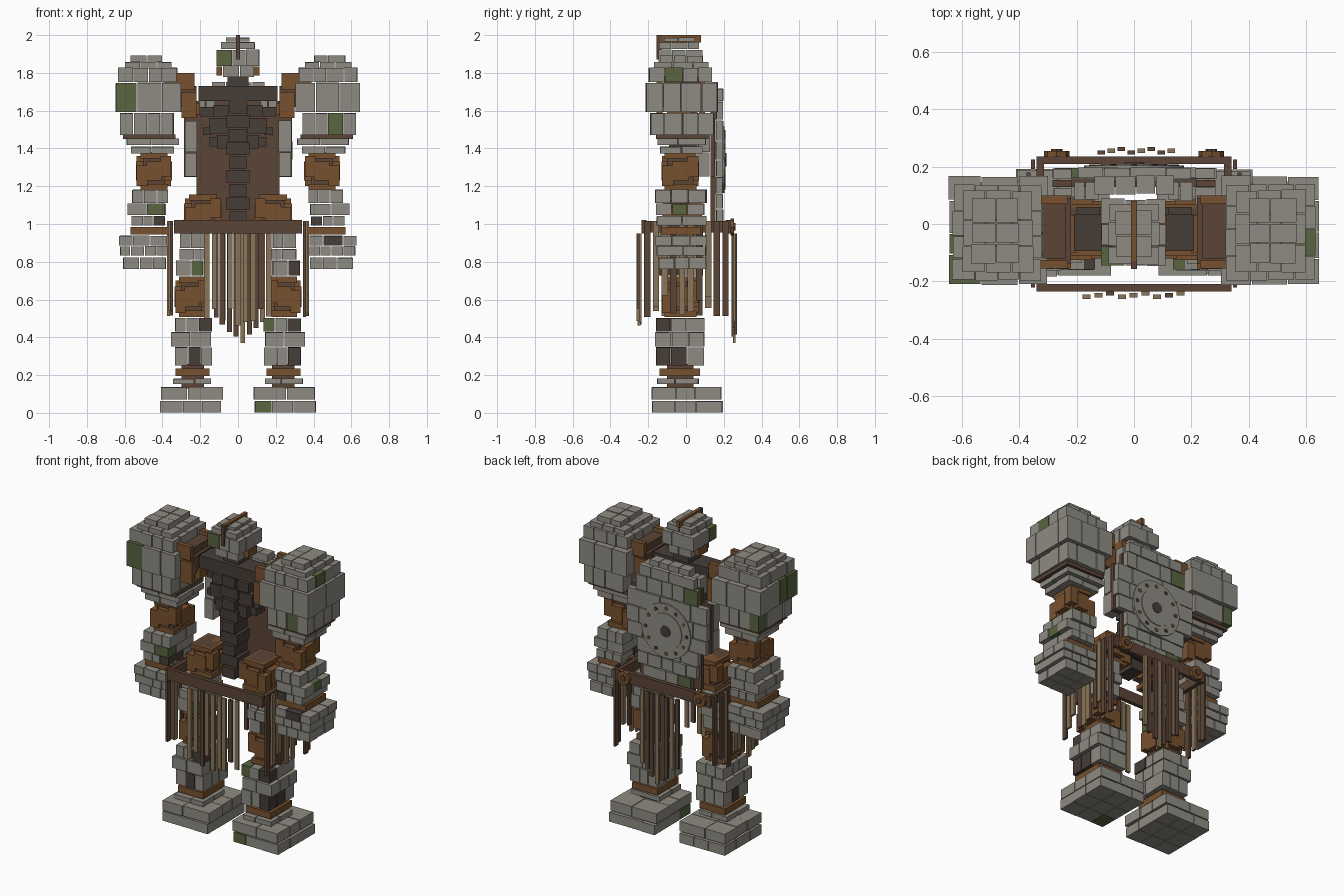
import bpy, bmesh, math, random
from mathutils import Matrix, Vector

random.seed(7)
cube = bpy.data.objects.get("Cube")
if cube:
    bpy.data.objects.remove(cube, do_unlink=True)

COLOURS = {
    "grey_stone": (0.275, 0.26, 0.225), "dark_stone": (0.062, 0.047, 0.039),
    "moss": (0.10, 0.13, 0.052), "orange_wood": (0.19, 0.083, 0.028),
    "dark_wood": (0.105, 0.058, 0.037), "tan_cloth": (0.26, 0.18, 0.10)}
MATS = []
for name, col in COLOURS.items():
    m = bpy.data.materials.new(name)
    m.use_nodes = True
    m.diffuse_color = (*col, 1)
    m.node_tree.nodes["Principled BSDF"].inputs["Base Color"].default_value = (*col, 1)
    MATS.append(m)
STONE, DARK, MOSS, WOOD, BROWN, TAN = range(6)

# any stone block holding one of these points gets the accent colour
ACCENTS = {
    MOSS: [(-.57, -.19, 1.68), (.55, -.17, 1.53), (-.44, -.15, 1.075), (-.23, -.14, .77),
           (.15, -.14, .03), (.18, -.14, .47), (-.05, -.13, 1.88), (.6, -.07, 1.79),
           (.57, 0, 1.075), (-.6, .1, 1.53), (-.14, .18, 1.6), (-.1, .18, 1.05),
           (-.62, -.07, 1.68)],
    DARK: [(.55, -.14, .9), (-.4, -.13, 1.02), (.27, -.14, .3), (-.2, -.14, .3),
           (-.2, -.14, .47), (.3, -.14, .47), (.32, -.06, .3), (-.32, -.06, .3),
           (.29, -.14, .77), (.42, -.13, 1.02)]}


class Part:
    """Collects boxes into one object."""
    def __init__(self, name):
        self.name, self.bm = name, bmesh.new()

    def box(self, x0, x1, y0, y1, z0, z1, mat=STONE, side=1):
        x0, x1 = sorted((x0 * side, x1 * side))
        size, mid = (x1 - x0, y1 - y0, z1 - z0), ((x0+x1)/2, (y0+y1)/2, (z0+z1)/2)
        geo = bmesh.ops.create_cube(
            self.bm, size=1, matrix=Matrix.Translation(mid) @ Matrix.Diagonal((*size, 1)))
        for f in {f for v in geo["verts"] for f in v.link_faces}:
            f.material_index = mat

    def disc(self, r, x, z, y0, y1, mat=STONE, n=24):
        geo = bmesh.ops.create_cone(
            self.bm, cap_ends=True, segments=n, radius1=r, radius2=r, depth=y1 - y0,
            matrix=Matrix.Translation((x, (y0+y1)/2, z)) @ Matrix.Rotation(math.pi/2, 4, 'X'))
        for f in {f for v in geo["verts"] for f in v.link_faces}:
            f.material_index = mat

    def course(self, x0, x1, y0, y1, z0, z1, nx, ny, side=1, gap=.004, jit=.006):
        """One row of masonry, cut into nx by ny uneven blocks."""
        def cuts(a, b, n):
            w = (b - a) / n
            return [a] + [a + w * (i + random.uniform(-.15, .15)) for i in range(1, n)] + [b]
        xs, ys = cuts(x0, x1, nx), cuts(y0, y1, ny)
        for i in range(nx):
            for j in range(ny):
                r = lambda edge: random.uniform(0, jit) if edge else gap / 2
                b = [xs[i] + r(i == 0), xs[i+1] - r(i == nx-1),
                     ys[j] + r(j == 0), ys[j+1] - r(j == ny-1),
                     z0 + gap / 2, z1 - gap / 2 - random.uniform(0, jit / 2)]
                mat = STONE
                for m, pts in ACCENTS.items():
                    for p in pts:
                        if b[0] <= p[0]*side <= b[1] and b[2] <= p[1] <= b[3] and z0 <= p[2] <= z1:
                            mat = m
                self.box(*b, mat, side)

    def joint(self, x, y, z, w, d, h, side):
        """Wooden joint: core, cross plates and corner blocks."""
        def c(dx, dy, dz, sx, sy, sz, m=WOOD):
            self.box(x+dx-sx/2, x+dx+sx/2, y+dy-sy/2, y+dy+sy/2, z+dz-sz/2, z+dz+sz/2, m, side)
        c(0, 0, 0, w*.6, d*.7, h, BROWN)
        c(0, 0, 0, w, d*.45, h*.5)
        c(0, 0, 0, w*.42, d, h*.5)
        for a in (-1, 1):
            c(0, 0, a*h*.42, w*.75, d*.85, h*.16)
            for b in (-1, 1):
                c(a*w*.33, b*d*.33, h*.12*a*b, w*.3, d*.3, h*.55)

    def done(self):
        me = bpy.data.meshes.new(self.name)
        self.bm.to_mesh(me)
        self.bm.free()
        for m in MATS:
            me.materials.append(m)
        ob = bpy.data.objects.new(self.name, me)
        bpy.context.collection.objects.link(ob)


for s, label in ((1, "left"), (-1, "right")):
    # shoulder boulder
    p = Part(label + "_shoulder")
    p.box(.33, .61, -.16, .12, 1.45, 1.475, BROWN, s)
    for c in ((.34, .625, -.19, .15, 1.47, 1.59, 4, 4), (.30, .65, -.215, .17, 1.59, 1.75, 3, 4),
              (.32, .635, -.2, .14, 1.75, 1.83, 4, 4), (.35, .60, -.17, .12, 1.82, 1.86, 3, 3),
              (.40, .57, -.14, .09, 1.855, 1.895, 2, 3)):
        p.course(*c, s)
    p.done()

    # wooden socket joining shoulder to chest
    p = Part(label + "_shoulder_socket")
    p.box(.22, .33, -.14, .09, 1.62, 1.73, BROWN, s)
    for y in (-.155, .07):
        p.box(.23, .39, y, y + .03, 1.71, 1.80, WOOD, s)
        p.box(.22, .30, y, y + .03, 1.56, 1.70, WOOD, s)
    p.box(.24, .32, -.12, .07, 1.73, 1.775, BROWN, s)
    p.box(.20, .26, -.10, .03, 1.58, 1.64, WOOD, s)
    p.done()

    # arm
    p = Part(label + "_arm")
    p.course(.31, .59, -.155, .105, 1.415, 1.455, 2, 2, s)
    p.course(.335, .57, -.14, .09, 1.37, 1.413, 2, 2, s)
    p.joint(.445, -.03, 1.28, .19, .20, .20, s)
    for c in ((.37, .56, -.165, .11, 1.11, 1.185, 3, 3), (.38, .59, -.16, .10, 1.045, 1.11, 2, 3),
              (.385, .565, -.155, .11, .99, 1.045, 3, 2)):
        p.course(*c, s)
    p.box(.37, .57, -.13, .08, .945, .985, WOOD, s)
    p.done()

    # fist
    p = Part(label + "_fist")
    for c in ((.375, .63, -.165, .115, .885, .94, 3, 3), (.37, .625, -.16, .11, .83, .885, 4, 2),
              (.38, .61, -.145, .11, .76, .826, 3, 3)):
        p.course(*c, s)
    p.done()

    # leg
    p = Part(label + "_leg")
    p.joint(.185, -.02, 1.06, .20, .21, .19, s)
    for c in ((.18, .31, -.14, .09, .87, .96, 2, 2), (.17, .31, -.16, .10, .81, .87, 2, 3),
              (.18, .33, -.15, .09, .725, .81, 2, 2)):
        p.course(*c, s)
    p.joint(.245, -.03, .615, .18, .20, .215, s)
    for c in ((.135, .335, -.16, .10, .43, .505, 3, 3), (.14, .355, -.165, .10, .35, .43, 2, 3),
              (.135, .335, -.16, .095, .25, .35, 3, 3)):
        p.course(*c, s)
    p.box(.15, .33, -.14, .075, .195, .235, WOOD, s)
    p.box(.18, .30, -.10, .04, .13, .26, BROWN, s)
    p.done()

    # foot
    p = Part(label + "_foot")
    p.course(.14, .345, -.155, .07, .15, .185, 2, 2, s)
    p.course(.08, .41, -.185, .19, .07, .14, 2, 3, s)
    p.course(.085, .415, -.18, .195, 0, .065, 3, 3, s, .002)
    p.done()

# spine of stacked vertebrae and collar beam
p = Part("spine")
for i in range(9):
    w = .06 if i % 2 else .045
    p.box(-w, w, -.10 + .01 * (i % 2), .03, 1.0 + i*.073, 1.066 + i*.073, DARK)
p.box(-.21, .21, -.095, .035, 1.65, 1.73, DARK)
p.box(-.055, .055, -.07, .05, 1.73, 1.78, DARK)
p.done()

# ribs step outward and back
p = Part("ribs")
for s in (-1, 1):
    for x0, x1, y0, z0, z1 in ((.05, .13, -.08, 1.57, 1.63), (.05, .15, -.07, 1.48, 1.56),
                               (.05, .11, -.07, 1.40, 1.47), (.12, .20, -.03, 1.57, 1.62),
                               (.14, .185, -.05, 1.47, 1.51), (.10, .15, -.03, 1.41, 1.46)):
        p.box(x0, x1, y0, y0 + .09, z0, z1, DARK, s)
p.done()

# wooden backboard with masonry behind it
p = Part("backboard")
p.box(-.22, .22, .13, .155, 1.0, 1.65, BROWN)
p.box(-.285, .285, .13, .153, 1.25, 1.56, BROWN)
p.done()
p = Part("back_masonry")
for w, z0, z1, n in ((.17, 1.0, 1.08, 4), (.21, 1.08, 1.16, 5), (.22, 1.16, 1.25, 4),
                     (.28, 1.25, 1.34, 5), (.29, 1.34, 1.44, 6), (.285, 1.44, 1.55, 5),
                     (.22, 1.55, 1.65, 5), (.20, 1.65, 1.72, 4)):
    p.course(-w, w, .157, .198, z0, z1, n, 1)
p.course(-.14, .14, .10, .17, 1.70, 1.755, 4, 1)
for s in (-1, 1):
    for z0, z1 in ((1.25, 1.38), (1.38, 1.55)):
        p.course(.215, .285, .06, .13, z0, z1, 1, 1, s)
    p.course(.12, .21, .08, .15, 1.60, 1.71, 2, 1, s)
p.done()

# round back emblem: rings, studs and dark hub
p = Part("back_disc")
p.disc(.175, 0, 1.34, .19, .204, STONE)
p.disc(.115, 0, 1.34, .20, .209, STONE)
p.disc(.035, 0, 1.34, .20, .214, DARK, 12)
for i in range(12):
    a = i * math.tau / 12
    p.disc(.013, .145*math.cos(a), 1.34 + .145*math.sin(a), .20, .208, WOOD if i % 2 else DARK, 6)
p.done()

# head
p = Part("head")
for c in ((-.085, .085, -.12, .07, 1.775, 1.84, 2, 2), (-.115, .115, -.15, .09, 1.835, 1.925, 3, 3),
          (-.09, .09, -.145, .075, 1.925, 1.965, 2, 3), (-.065, .065, -.12, .05, 1.965, 1.99, 2, 2)):
    p.course(*c)
for s in (-1, 1):
    p.box(.085, .115, -.06, .03, 1.785, 1.835, WOOD, s)
p.box(-.011, .011, -.13, .08, 1.96, 2.0, WOOD)
p.box(-.011, .011, -.157, -.13, 1.87, 2.0, BROWN)
p.done()

# belt frame with rear bosses
p = Part("belt")
for y in (-.235, .21):
    p.box(-.34, .34, y, y + .025, .95, 1.02, BROWN)
for s in (-1, 1):
    p.box(.315, .34, -.21, .21, .955, 1.015, BROWN, s)
    p.disc(.045, s * .27, .985, .235, .255, WOOD, 8)
    p.disc(.02, s * .27, .985, .25, .262, BROWN, 8)
p.done()

# hanging strips on all four sides
p = Part("skirt_strips")
for i in range(9):
    x = -.165 + i * .041
    y = -.262 + .006 * (i % 3)
    p.box(x - .014, x + .014, y, y + .015, .46 + random.uniform(0, .1), .95,
          BROWN if i in (2, 7) else TAN)
for i in range(8):
    x = -.115 + i * .035
    y = .242 + .006 * (i % 3)
    p.box(x - .013, x + .013, y, y + .015, .35 + abs(i - 4) * .035 + random.uniform(0, .04), .95,
          TAN if i % 3 == 1 else BROWN)
for s in (-1, 1):
    for i in range(10):
        y = -.205 + i * .046
        x = .345 + .008 * (i % 3)
        p.box(x, x + .014, y - .017, y + .017, .49 + random.uniform(0, .15), 1.015,
              BROWN if i % 3 == 0 or i > 7 else TAN, s)
p.done()
